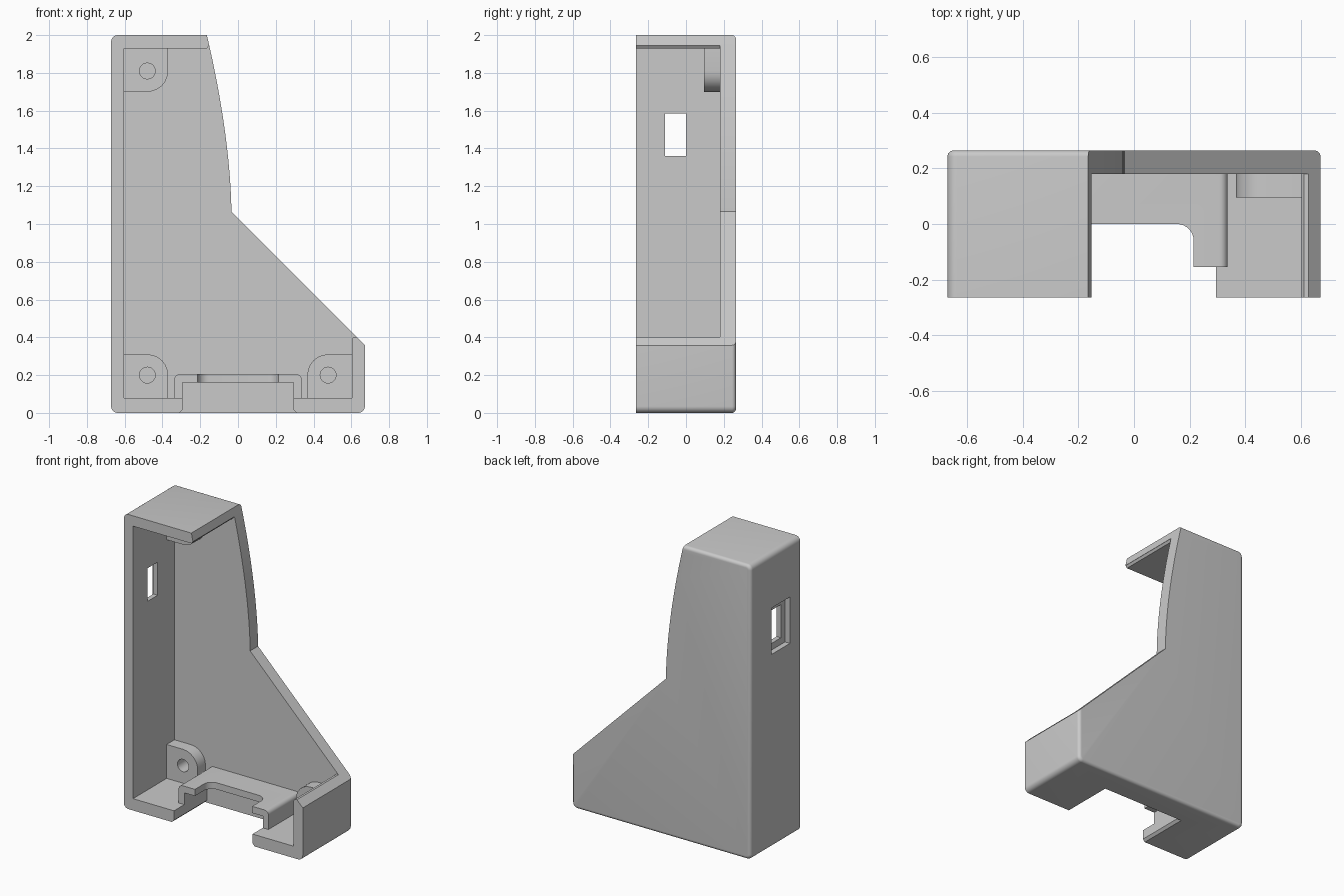
import bpy, bmesh, math
from mathutils import Vector

old = bpy.data.objects.get("Cube")
if old:
    bpy.data.objects.remove(old, do_unlink=True)

grey = bpy.data.materials.new("plain grey")
grey.use_nodes = True
GREY = (0.59, 0.59, 0.59, 1)
grey.diffuse_color = GREY
grey.node_tree.nodes["Principled BSDF"].inputs["Base Color"].default_value = GREY


def prism(name, points, low, high, axis="y"):
    """Extrude an outline along y (points are x, z) or along z (points are x, y)."""
    def place(a, b, h):
        return Vector((a, h, b) if axis == "y" else (a, b, h))
    bm = bmesh.new()
    start = [bm.verts.new(place(a, b, low)) for a, b in points]
    end = [bm.verts.new(place(a, b, high)) for a, b in points]
    bm.faces.new(start)
    bm.faces.new(end[::-1])
    for i in range(len(points)):
        bm.faces.new((start[i - 1], end[i - 1], end[i], start[i]))
    bmesh.ops.recalc_face_normals(bm, faces=bm.faces)
    mesh = bpy.data.meshes.new(name)
    bm.to_mesh(mesh)
    bm.free()
    mesh.materials.append(grey)
    obj = bpy.data.objects.new(name, mesh)
    bpy.context.collection.objects.link(obj)
    return obj


def box(name, x0, x1, y0, y1, z0, z1):
    return prism(name, [(x0, z0), (x1, z0), (x1, z1), (x0, z1)], y0, y1)


def round_edges(obj, radius, rule):
    """Round the edges whose end points satisfy the rule."""
    bm = bmesh.new()
    bm.from_mesh(obj.data)
    edges = [e for e in bm.edges if rule(e.verts[0].co, e.verts[1].co)]
    bmesh.ops.bevel(bm, geom=edges, offset=radius, segments=6, profile=0.5, affect="EDGES")
    bmesh.ops.recalc_face_normals(bm, faces=bm.faces)
    bm.to_mesh(obj.data)
    bm.free()


def combine(obj, tool, operation="DIFFERENCE"):
    mod = obj.modifiers.new("combine", "BOOLEAN")
    mod.operation, mod.object, mod.solver = operation, tool, "EXACT"
    bpy.context.view_layer.objects.active = obj
    bpy.ops.object.modifier_apply(modifier=mod.name)
    bpy.data.objects.remove(tool, do_unlink=True)


def arc(cx, cz, r, start, end, steps):
    angles = [math.radians(start + (end - start) * i / steps) for i in range(steps + 1)]
    return [(cx + r * math.cos(a), cz + r * math.sin(a)) for a in angles]


W, D, H = 0.672, 0.265, 2.0      # half width, half depth, height
INNER, BACK, FLOOR, CEIL = 0.603, 0.18, 0.08, 1.93

# Outer shell: rounded along the four long corners and around the back
shell = box("bracket_shell", -W, W, -D, D, 0, H)
round_edges(shell, 0.035, lambda a, b: abs(a.y - b.y) > 0.1)
round_edges(shell, 0.022, lambda a, b: a.y > D - 0.001 and b.y > D - 0.001)

# Open front cavity, easing the free ends of the right wall and the top wall
cavity = [(-INNER, FLOOR), (INNER, FLOOR), (INNER, 0.39), (0.613, 0.402), (0.66, 0.402),
          (0.66, CEIL + 0.015), (-0.154, CEIL + 0.015), (-0.165, CEIL), (-INNER, CEIL)]
combine(shell, prism("cavity", cavity, -1, BACK))

# Sloping lower edge and curved upper edge
curve = [(-0.035 - 0.13 * (i / 20) ** 1.7, 1.065 + 0.935 * i / 20) for i in range(22)]
combine(shell, prism("slope_cut", [(1.0, 0.03), (1.0, 2.3), (curve[-1][0], 2.3)] + curve[::-1], -1, 1))

# Screw bosses in three corners, each with one rounded corner and a blind hole
R = 0.11
for name, cx, cz, sx, sz in [("upper", -0.48, 1.81, -1, 1),
                             ("lower_right", -0.48, 0.2, -1, -1),
                             ("lower_left", 0.477, 0.2, 1, -1)]:
    xs = sorted((cx - sx * R, sx * 0.63))
    zs = sorted((cz - sz * R, 1.96 if sz > 0 else 0.04))
    boss = box(name + "_boss", *xs, 0.096, 0.21, *zs)
    round_edges(boss, R, lambda a, b: abs(a.y - b.y) > 0.1
                and (a.x - cx) * sx < 0 and (a.z - cz) * sz < 0)
    combine(shell, boss, "UNION")
    combine(shell, prism(name + "_hole", arc(cx, cz, 0.042, 0, 345, 23), 0, 0.2))

# Raised hood over the floor slot
hood = box("hood", -0.337, 0.337, -0.155, 0.2, 0.04, 0.205)
round_edges(hood, 0.028, lambda a, b: abs(a.y - b.y) > 0.1 and a.z > 0.2)
combine(shell, hood, "UNION")

# Slot through the floor, flared slightly at the underside
half = [(0.295, 0.16), (0.295, 0.016), (0.311, 0), (0.311, -0.1)]
combine(shell, prism("floor_slot", half + [(-x, z) for x, z in half[::-1]], -1, 0.09))

# Opening in the hood roof with rounded inner corners
roof = arc(0.155, -0.06, 0.06, 0, 90, 8)
outline = [(0.215, -0.5)] + roof + [(-x, y) for x, y in roof[::-1]] + [(-0.215, -0.5)]
combine(shell, prism("roof_opening", outline, 0.12, 0.3, "z"))

# Side window with a larger shallow recess on the outside
combine(shell, box("window", -1, -0.55, -0.11, 0, 1.36, 1.585))
combine(shell, box("window_recess", -1, -0.635, -0.155, 0.045, 1.315, 1.63))

bpy.ops.object.select_all(action="DESELECT")
shell.select_set(True)
bpy.context.view_layer.objects.active = shell
bpy.ops.object.shade_smooth_by_angle(angle=math.radians(30))
